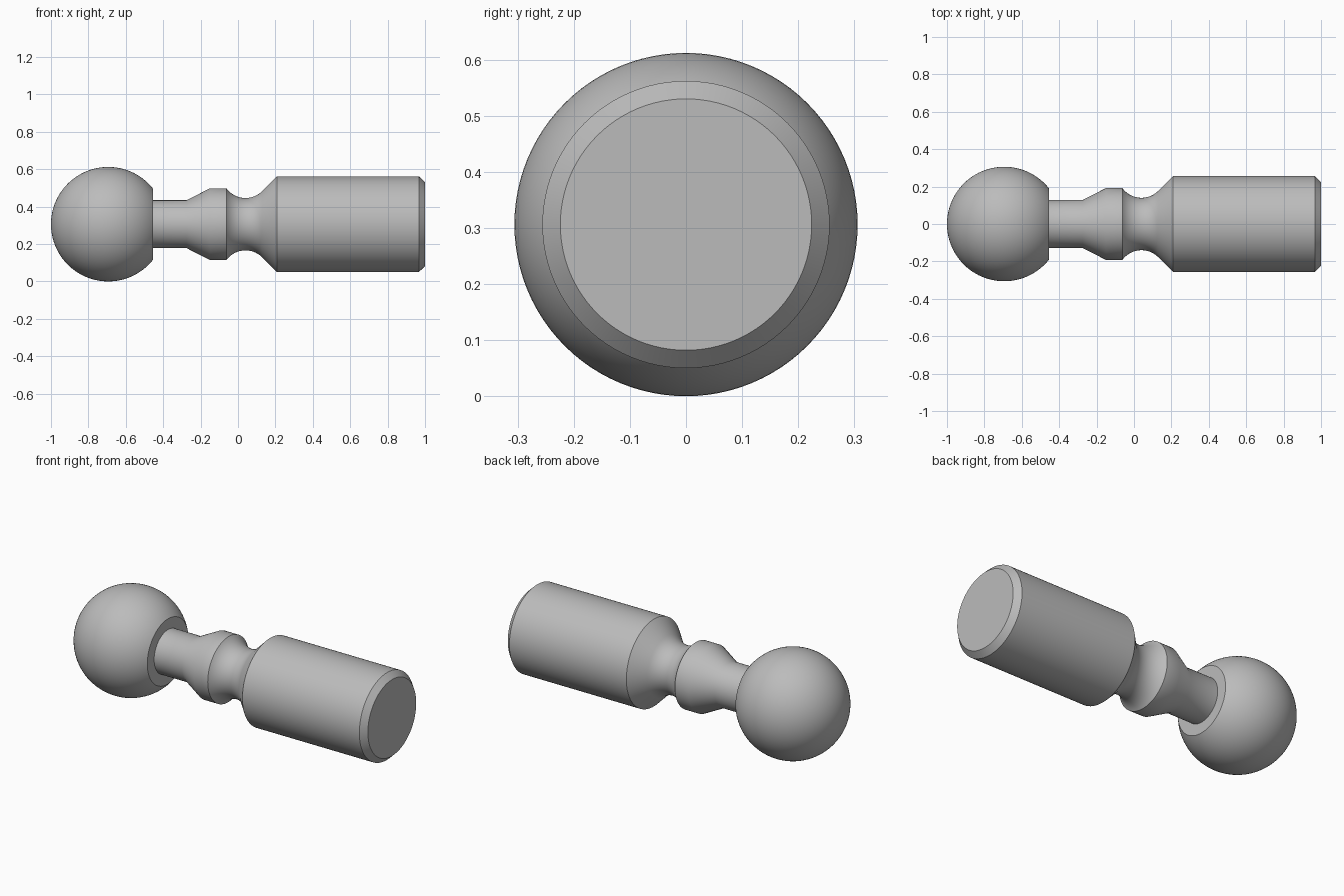
import bpy, bmesh, math

if "Cube" in bpy.data.objects:
    bpy.data.objects.remove(bpy.data.objects["Cube"])

AXIS_Z = 0.306
SEGMENTS = 96

steel = bpy.data.materials.new("grey_steel")
steel.diffuse_color = (0.5, 0.5, 0.5, 1)
steel.use_nodes = True
steel.node_tree.nodes["Principled BSDF"].inputs["Base Color"].default_value = steel.diffuse_color


def arc(cx, cr, radius, start, end, steps):
    """Points (x, r) on a circular arc, angles in radians."""
    return [(cx + radius * math.cos(start + (end - start) * i / steps),
             cr + radius * math.sin(start + (end - start) * i / steps))
            for i in range(steps + 1)]


# Ball with a flat cut where the neck joins
ball_r = 0.306
ball_x = -1 + ball_r
cut = math.acos((-0.455 - ball_x) / ball_r)
profile = arc(ball_x, 0, ball_r, math.pi, cut, 40)[1:]

# Neck, flared collar
profile += [(-0.455, 0.128), (-0.275, 0.128), (-0.15, 0.192)]

# Rounded groove, leaving at 45 degrees into the shoulder
groove_r = 0.126
profile += arc(0.04, 0.14 + groove_r, groove_r,
               math.pi + math.acos(0.102 / groove_r), math.radians(315), 20)

# Shoulder, cylindrical shank, end chamfer
profile += [(0.208, 0.256), (0.967, 0.256), (1.0, 0.224)]

# Lathe the profile round the x axis
bm = bmesh.new()
rings = []
for x, r in profile:
    rings.append([bm.verts.new((x, r * math.cos(a), r * math.sin(a)))
                  for a in (math.tau * i / SEGMENTS for i in range(SEGMENTS))])
for a, b in zip(rings, rings[1:]):
    for i in range(SEGMENTS):
        j = (i + 1) % SEGMENTS
        bm.faces.new((a[i], a[j], b[j], b[i]))

# Ball pole and flat shank end
pole = bm.verts.new((-1, 0, 0))
for i in range(SEGMENTS):
    bm.faces.new((pole, rings[0][(i + 1) % SEGMENTS], rings[0][i]))
bm.faces.new(rings[-1])
bmesh.ops.recalc_face_normals(bm, faces=bm.faces)

mesh = bpy.data.meshes.new("ball_stud")
bm.to_mesh(mesh)
bm.free()
mesh.materials.append(steel)
stud = bpy.data.objects.new("ball_stud", mesh)
stud.location.z = AXIS_Z
bpy.context.collection.objects.link(stud)
bpy.context.view_layer.objects.active = stud
stud.select_set(True)
bpy.ops.object.shade_smooth_by_angle(angle=math.radians(30))
